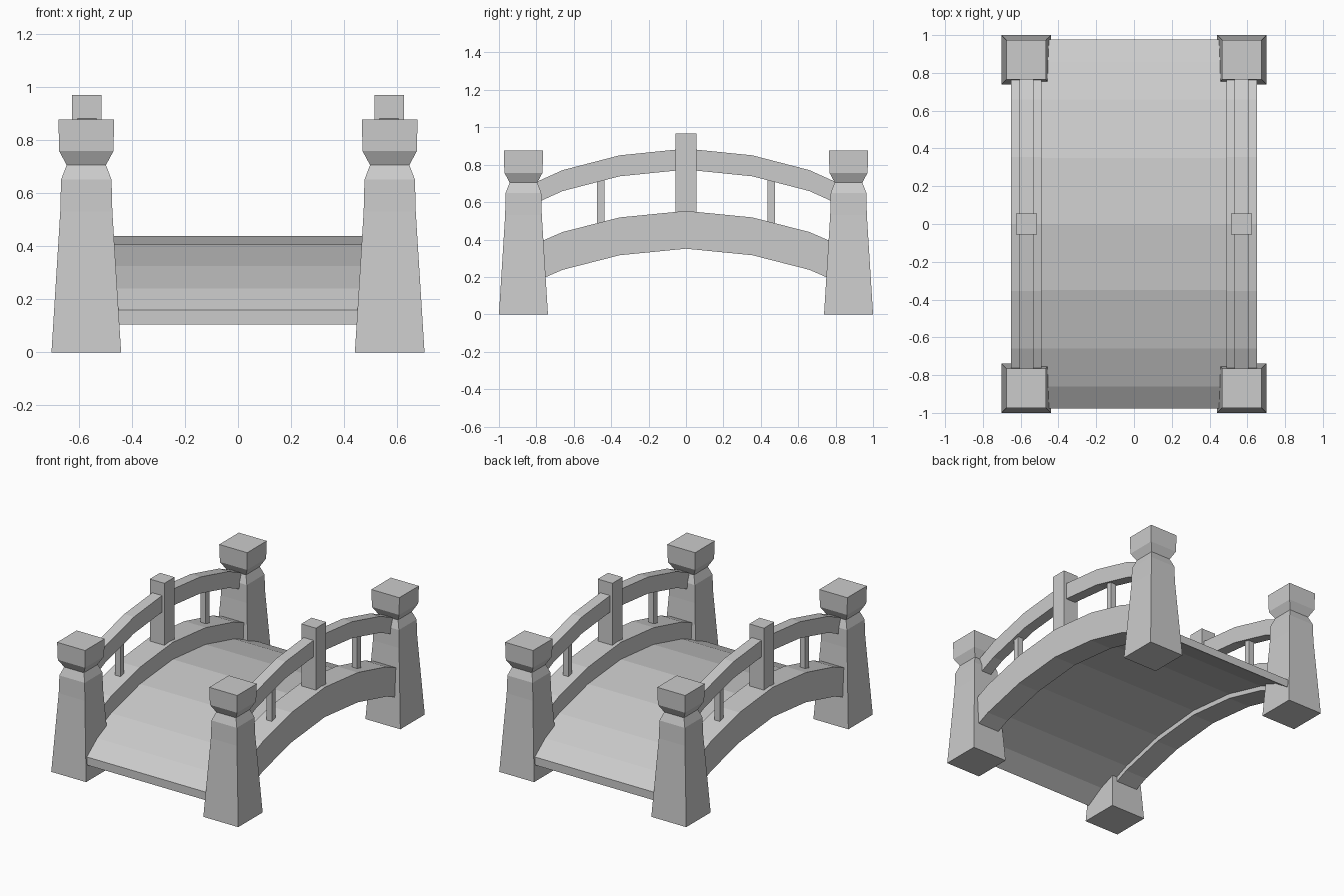
import bpy, bmesh

if "Cube" in bpy.data.objects:
    bpy.data.objects.remove(bpy.data.objects["Cube"])


def finish(name, bm):
    bmesh.ops.recalc_face_normals(bm, faces=bm.faces)
    me = bpy.data.meshes.new(name)
    bm.to_mesh(me)
    bm.free()
    ob = bpy.data.objects.new(name, me)
    bpy.context.collection.objects.link(ob)
    return ob


def loft(name, rings):
    """Closed solid through a row of four-cornered rings."""
    bm = bmesh.new()
    vs = [[bm.verts.new(p) for p in r] for r in rings]
    for a, b in zip(vs, vs[1:]):
        for i in range(4):
            j = (i + 1) % 4
            bm.faces.new((a[i], a[j], b[j], b[i]))
    bm.faces.new(vs[0])
    bm.faces.new(vs[-1])
    return finish(name, bm)


def arch(name, x0, x1, half_top, thick):
    """Arched bar along y; half_top lists (y, z) of the top from middle to end."""
    pts = [(-y, z) for y, z in reversed(half_top[1:])] + half_top
    return loft(name, [[(x0, y, z), (x1, y, z), (x1, y, z - thick), (x0, y, z - thick)]
                       for y, z in pts])


def pillar(name, x, y, profile):
    """Square turned shape; profile lists (half width, z)."""
    return loft(name, [[(x - h, y - h, z), (x + h, y - h, z), (x + h, y + h, z), (x - h, y + h, z)]
                       for h, z in profile])


# Walking deck
arch("deck", -0.5, 0.5,
     [(0, 0.438), (0.35, 0.405), (0.66, 0.325), (0.86, 0.24), (0.978, 0.16)], 0.055)

POST = [(0.131, 0), (0.098, 0.53), (0.095, 0.65), (0.074, 0.705), (0.102, 0.757), (0.105, 0.876)]

for side, s in (("left", -1), ("right", 1)):
    # Side beam and handrail
    arch(side + "_beam", s * 0.49, s * 0.651,
         [(0, 0.553), (0.355, 0.518), (0.66, 0.44), (0.86, 0.353)], 0.202)
    arch(side + "_handrail", s * 0.532, s * 0.605,
         [(0, 0.886), (0.355, 0.85), (0.66, 0.771), (0.85, 0.685)], 0.112)
    # Middle post
    pillar(side + "_middle_post", s * 0.569, 0, [(0.055, 0.48), (0.055, 0.968)])
    for end, e in (("front", -1), ("back", 1)):
        # Corner posts and thin balusters
        pillar(f"{end}_{side}_post", s * 0.571, e * 0.869, POST)
        pillar(f"{end}_{side}_baluster", s * 0.569, e * 0.457, [(0.02, 0.46), (0.02, 0.75)])
